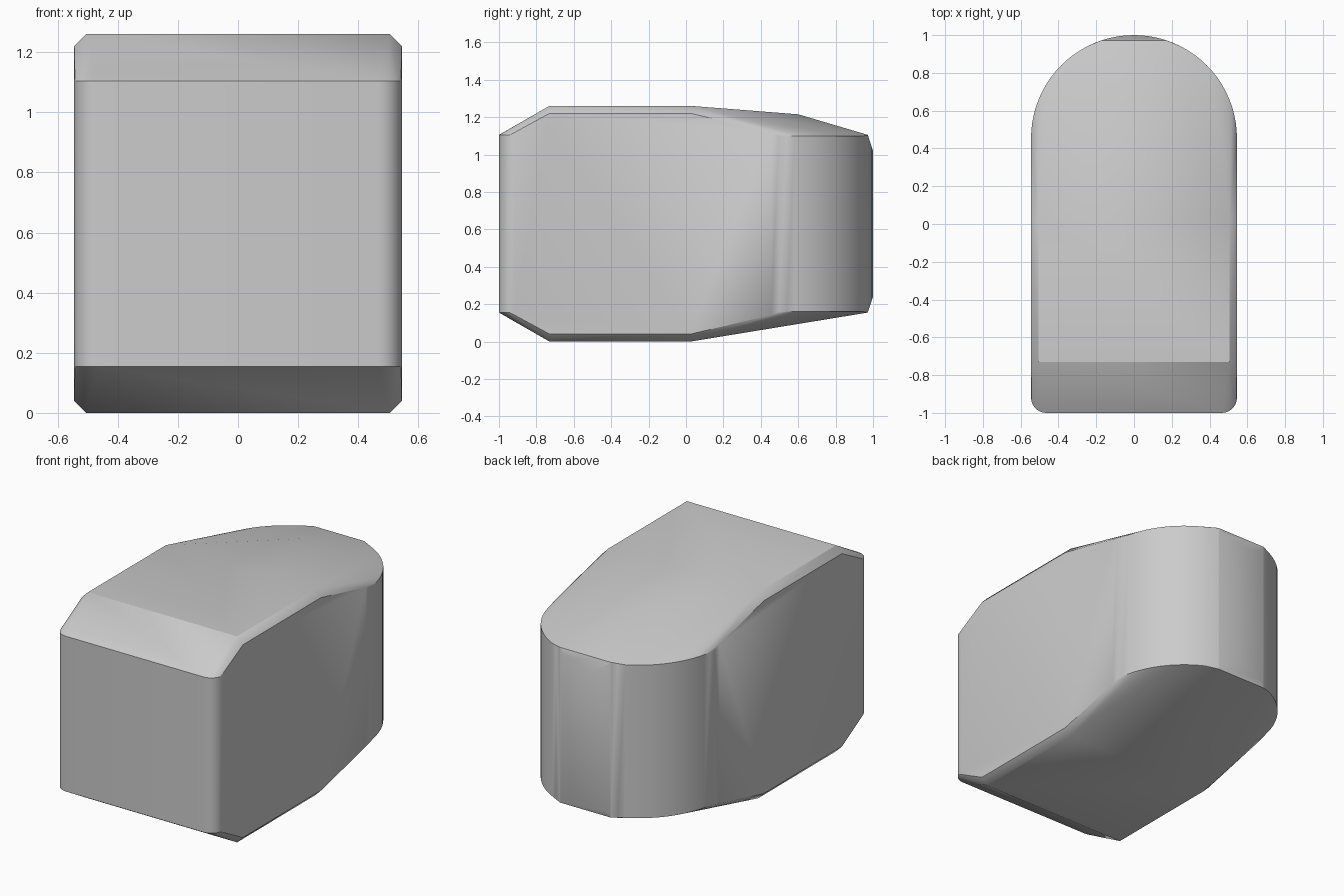
import bpy
import bmesh
import math

cube = bpy.data.objects.get("Cube")
if cube:
    bpy.data.objects.remove(cube, do_unlink=True)

HALF_W, ARC_Y, CORNER = 0.545, 0.455, 0.08
HEIGHT, RIM = 1.26, 0.155
CUT_Y, CUT_DEPTH = 0.972, 0.085

grey = bpy.data.materials.new("light_grey")
grey.use_nodes = True
colour = (0.6, 0.6, 0.6, 1)
grey.diffuse_color = colour
grey.node_tree.nodes["Principled BSDF"].inputs["Base Color"].default_value = colour

points = []


def add(x, y, z):
    """Add a point on both sides and at both the top and bottom."""
    for side in (-x, x) if x > 1e-5 else (0,):
        points.extend([(side, y, z), (side, y, HEIGHT - z)])


# Flat deck with its side chamfers
for y in (-0.73, 0.025):
    add(0.505, y, 0)
    add(HALF_W, y, 0.04)

# Rounded front corners
for i in range(7):
    a = math.radians(15 * i)
    add(HALF_W - CORNER * (1 - math.cos(a)), -1 + CORNER * (1 - math.sin(a)), RIM)

# Semicircular back wall, bevelled where it passes the flat cut
ARC_STEPS = 20
for i in range(ARC_STEPS + 1):
    a = math.pi / 2 * i / ARC_STEPS
    x, y = HALF_W * math.cos(a), ARC_Y + HALF_W * math.sin(a)
    rim = RIM + 0.007 if i else 0.142
    if y > CUT_Y:
        rim = RIM + CUT_DEPTH * (y - CUT_Y) / (1 - CUT_Y)
    add(x, y, rim)

# Straight chord along the back cut
chord_x = math.sqrt(HALF_W ** 2 - (CUT_Y - ARC_Y) ** 2)
add(chord_x, CUT_Y, RIM)

# Shallow peak on the sloping rear roof
points.append((0, 0.6, 1.215))

# Wrap the points in one solid shell
bm = bmesh.new()
for p in points:
    bm.verts.new(p)
bmesh.ops.remove_doubles(bm, verts=bm.verts[:], dist=0.0005)
hull = bmesh.ops.convex_hull(bm, input=bm.verts[:])
spare = {g for g in hull["geom_interior"] + hull["geom_unused"]
         if isinstance(g, bmesh.types.BMVert)}
bmesh.ops.delete(bm, geom=list(spare), context="VERTS")
bmesh.ops.dissolve_limit(bm, angle_limit=math.radians(0.5),
                         verts=bm.verts[:], edges=bm.edges[:])
bmesh.ops.recalc_face_normals(bm, faces=bm.faces[:])

mesh = bpy.data.meshes.new("rounded_block")
bm.to_mesh(mesh)
bm.free()
mesh.materials.append(grey)
block = bpy.data.objects.new("rounded_block", mesh)
bpy.context.collection.objects.link(block)

bpy.ops.object.select_all(action="DESELECT")
block.select_set(True)
bpy.context.view_layer.objects.active = block
bpy.ops.object.shade_smooth_by_angle(angle=math.radians(25))
